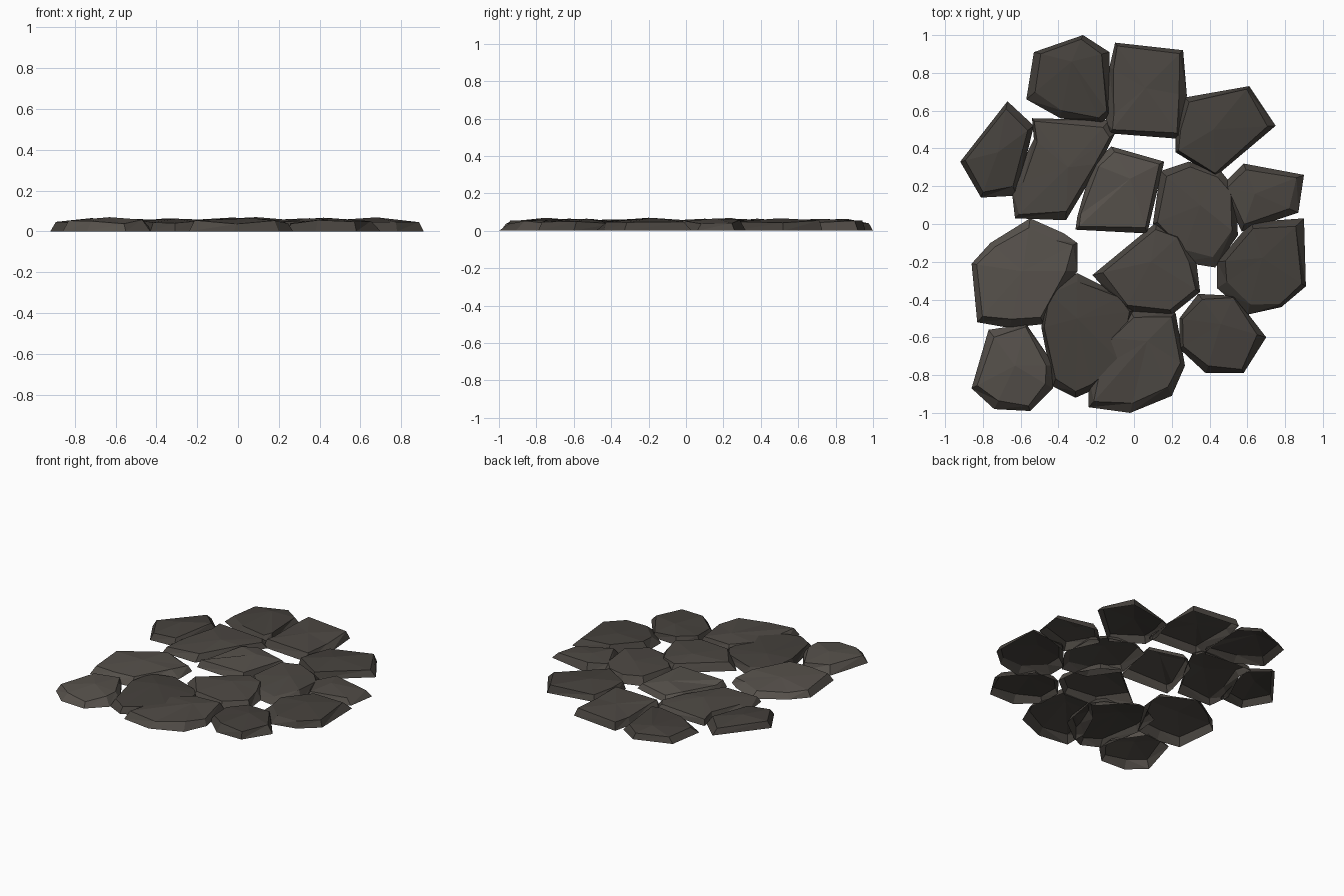
import bpy, random
random.seed(4)

# dark grey-brown stone shades
SHADES = []
for i, s in enumerate((0.8, 1.0, 1.25)):
    m = bpy.data.materials.new(f"stone_shade_{i}")
    m.diffuse_color = (0.075 * s, 0.066 * s, 0.057 * s, 1)
    SHADES.append(m)


def stone(name, peak, outline, shade=1):
    """Open-bottomed faceted stone: ground outline, inset shoulder ring, low peak."""
    n = len(outline)
    px, py = peak
    ground = [(x, y, 0) for x, y in outline]
    shoulder = []
    for x, y in outline:
        k = random.uniform(0.78, 0.94)
        shoulder.append((px + (x - px) * k, py + (y - py) * k, random.uniform(0.036, 0.058)))
    verts = ground + shoulder + [(px, py, random.uniform(0.062, 0.07))]
    faces = []
    for i in range(n):
        j = (i + 1) % n
        # outlines run clockwise, so wind the faces to point outwards
        faces += [(j, i, n + i), (j, n + i, n + j), (n + j, n + i, 2 * n)]
    me = bpy.data.meshes.new(name)
    me.from_pydata(verts, [], faces)
    me.materials.append(SHADES[shade])
    ob = bpy.data.objects.new(name, me)
    bpy.context.collection.objects.link(ob)


# back row
stone("stone_back_left", (-.33, .86), [(-.53, .91), (-.27, 1), (-.13, .91), (-.13, .58),
      (-.17, .53), (-.39, .56), (-.57, .66)], 0)
stone("stone_back_middle", (.06, .72), [(-.10, .96), (.26, .92), (.28, .68), (.25, .45),
      (-.13, .48), (-.15, .54), (-.13, .83)])
stone("stone_back_right", (.42, .50), [(.27, .67), (.61, .73), (.75, .52), (.43, .25),
      (.22, .38), (.22, .50)], 0)

# middle rows
stone("stone_left_edge", (-.72, .38), [(-.67, .65), (-.53, .52), (-.62, .15), (-.81, .14),
      (-.92, .33)], 0)
stone("stone_left_inner", (-.35, .30), [(-.54, .56), (-.13, .55), (-.10, .48), (-.18, .32),
      (-.36, .02), (-.63, .03), (-.65, .20), (-.53, .45)])
stone("stone_centre", (-.02, .24), [(-.12, .41), (.16, .33), (.07, -.05), (-.31, -.03),
      (-.30, .04), (-.22, .32)], 2)
stone("stone_right_inner", (.35, .10), [(.14, .28), (.29, .33), (.46, .28), (.54, .18),
      (.55, -.06), (.43, -.23), (.24, -.20), (.10, 0)])
stone("stone_right_small", (.64, .16), [(.58, .32), (.90, .26), (.87, .06), (.57, -.04),
      (.46, .20)])
stone("stone_right_edge", (.68, -.18), [(.62, .01), (.90, .03), (.91, -.33), (.78, -.44),
      (.60, -.48), (.44, -.34), (.44, -.20)], 0)
stone("stone_left_large", (-.59, -.25), [(-.76, -.10), (-.55, .03), (-.37, -.05), (-.30, -.10),
      (-.30, -.25), (-.48, -.53), (-.66, -.55), (-.83, -.52), (-.86, -.21)], 2)
stone("stone_centre_front", (.09, -.20), [(.12, .01), (.24, -.06), (.33, -.20), (.35, -.36),
      (.20, -.48), (-.05, -.46), (-.22, -.27)])

# front row
stone("stone_front_left", (-.63, -.75), [(-.77, -.56), (-.57, -.53), (-.42, -.75), (-.43, -.87),
      (-.55, -.99), (-.74, -.98), (-.86, -.87)], 2)
stone("stone_front_inner", (-.30, -.50), [(-.30, -.26), (-.06, -.38), (0, -.46), (-.05, -.75),
      (-.22, -.88), (-.31, -.92), (-.43, -.86), (-.49, -.55), (-.47, -.35)], 0)
stone("stone_front_middle", (.07, -.62), [(-.02, -.46), (.22, -.47), (.27, -.75), (.20, -.91),
      (-.02, -1), (-.24, -.97), (-.24, -.80), (-.15, -.60)])
stone("stone_front_right", (.46, -.53), [(.34, -.37), (.53, -.38), (.70, -.60), (.58, -.79),
      (.38, -.79), (.24, -.66), (.24, -.50)], 0)
